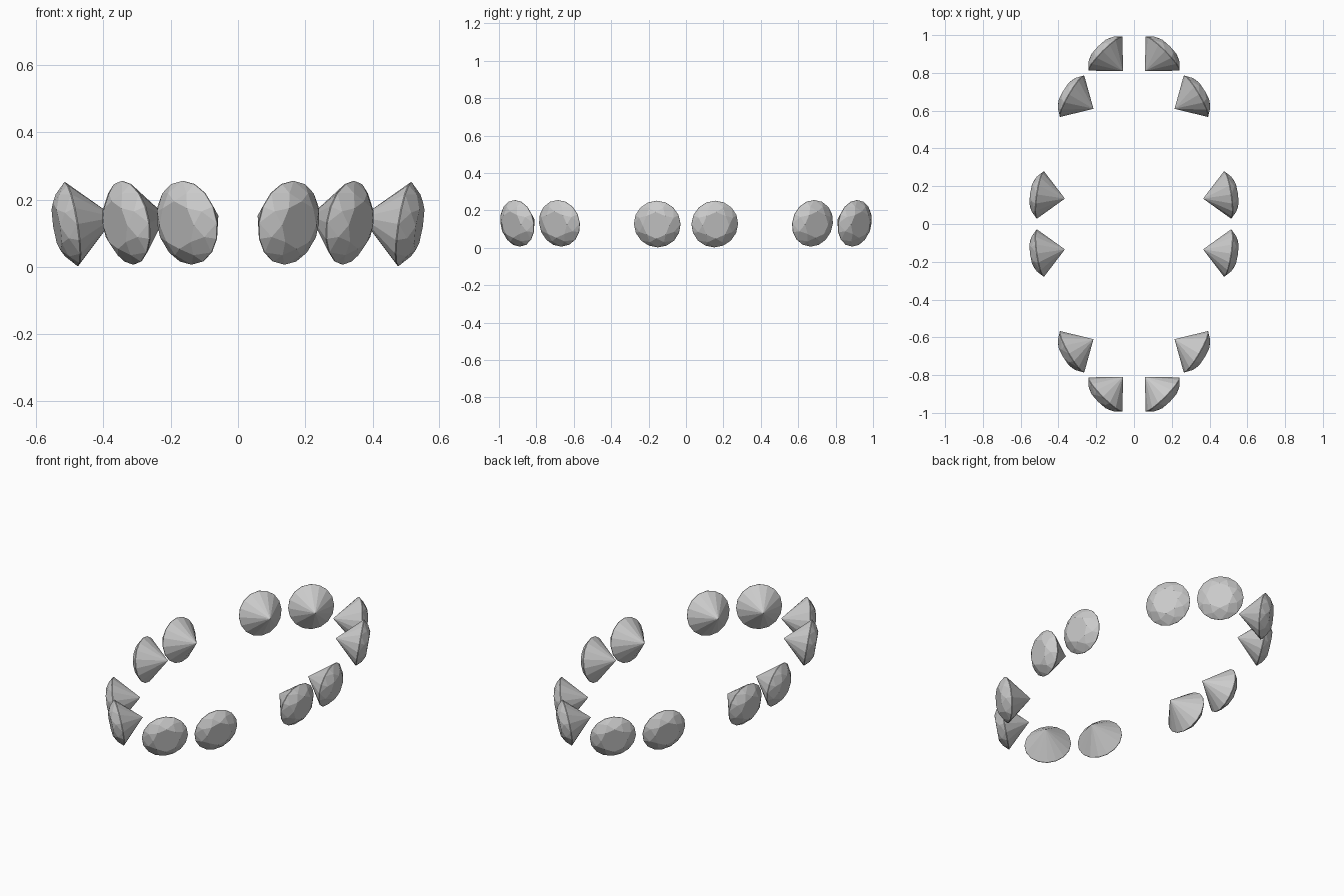
import bpy, bmesh, math
from mathutils import Matrix, Vector

if "Cube" in bpy.data.objects:
    bpy.data.objects.remove(bpy.data.objects["Cube"])

R, CROWN, PAVILION, GIRDLE = 0.126, 0.043, 0.134, 0.003
TABLE, MID = 0.57 * R, 0.80 * R
PITCH = math.radians(9)


def gem_mesh():
    """Round brilliant: octagonal table, star/kite crown, 16-sided girdle and pavilion."""
    bm = bmesh.new()

    def ring(n, radius, z, phase=0.0):
        return [bm.verts.new((radius * math.cos(2 * math.pi * i / n + phase),
                              radius * math.sin(2 * math.pi * i / n + phase), z))
                for i in range(n)]

    # height that keeps the kite facets flat
    mid_z = CROWN * (1 - (MID * math.cos(math.pi / 8) - TABLE) / (R - TABLE))
    table = ring(8, TABLE, CROWN)
    mid = ring(8, MID, mid_z, math.pi / 8)
    upper = ring(16, R, 0)
    lower = ring(16, R, -GIRDLE)
    tip = bm.verts.new((0, 0, -PAVILION))

    # crown facets
    bm.faces.new(table)
    for i in range(8):
        j = (i + 1) % 8
        a, b, c = upper[2 * i], upper[2 * i + 1], upper[(2 * i + 2) % 16]
        bm.faces.new((table[i], mid[i], table[j]))
        bm.faces.new((table[i], mid[i - 1], a, mid[i]))
        bm.faces.new((mid[i], a, b))
        bm.faces.new((mid[i], b, c))
    # girdle band and pavilion
    for i in range(16):
        j = (i + 1) % 16
        bm.faces.new((upper[i], lower[i], lower[j], upper[j]))
        bm.faces.new((lower[i], tip, lower[j]))
    bmesh.ops.recalc_face_normals(bm, faces=bm.faces)
    mesh = bpy.data.meshes.new("gem")
    bm.to_mesh(mesh)
    bm.free()
    return mesh


def place(name, mesh, x, y, z, yaw):
    """Set a gem with its table facing outward along yaw, tipped slightly down."""
    n = Vector((math.cos(yaw) * math.cos(PITCH), math.sin(yaw) * math.cos(PITCH),
                -math.sin(PITCH)))
    t = Vector((-math.sin(yaw), math.cos(yaw), 0))
    u = n.cross(t)
    ob = bpy.data.objects.new(name, mesh)
    ob.matrix_world = Matrix.Translation((x, y, z)) @ Matrix((t, u, n)).transposed().to_4x4()
    bpy.context.collection.objects.link(ob)


# one quadrant of the oval, mirrored in x and y
mesh = gem_mesh()
quadrant = [
    ("side_gem", 0.497, 0.154, 0.127, 8.5),
    ("shoulder_gem", 0.329, 0.677, 0.131, 30.3),
    ("end_gem", 0.152, 0.903, 0.131, 45.0),
]
for name, x, y, z, deg in quadrant:
    for sx in (1, -1):
        for sy in (1, -1):
            a = math.radians(deg)
            yaw = math.atan2(sy * math.sin(a), sx * math.cos(a))
            label = f"{name}_{'right' if sx > 0 else 'left'}_{'back' if sy > 0 else 'front'}"
            place(label, mesh, sx * x, sy * y, z, yaw)
